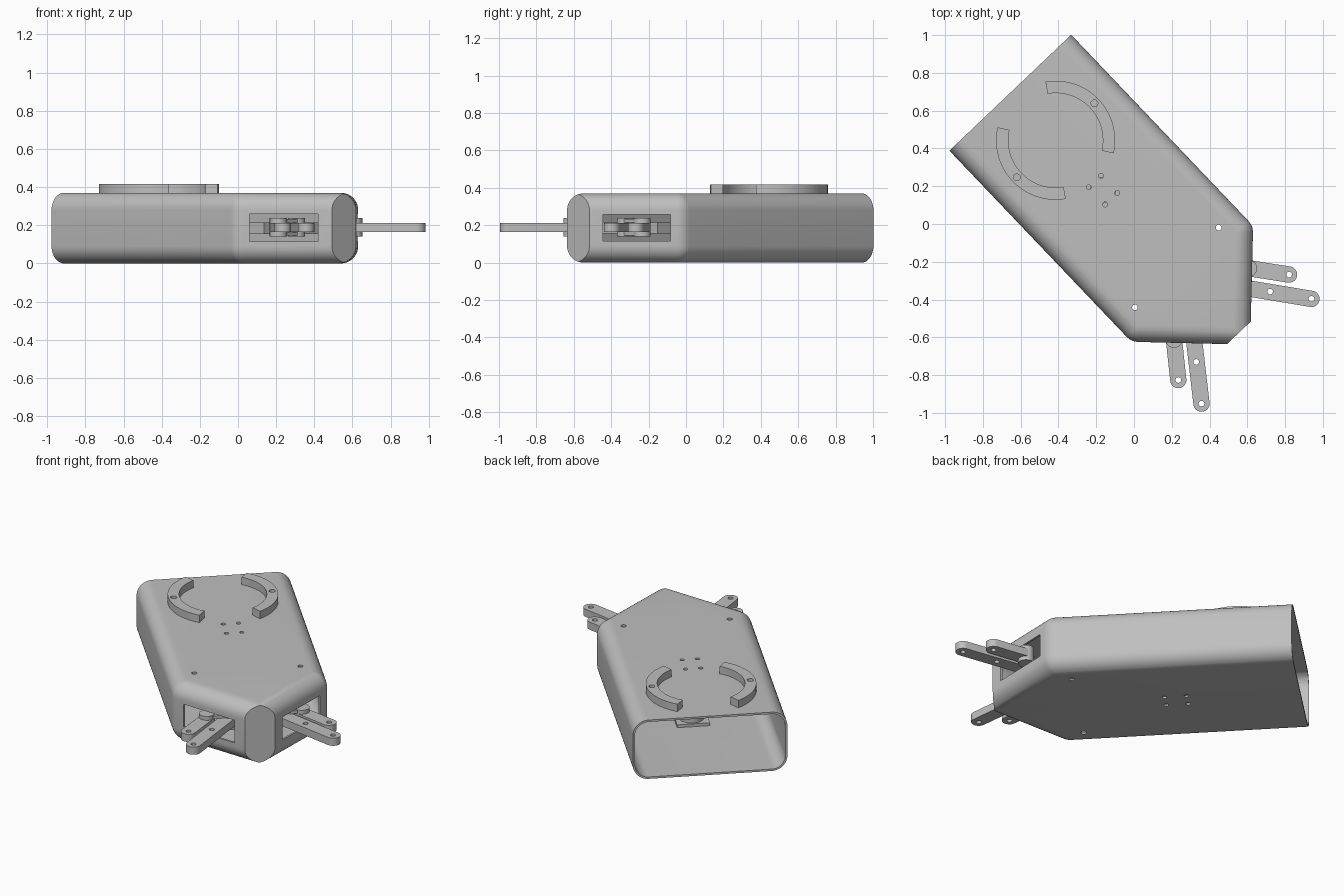
import bpy, bmesh
from math import sin, cos, pi, radians, asin, sqrt, atan2
from mathutils import Matrix

cube = bpy.data.objects.get("Cube")
if cube:
    bpy.data.objects.remove(cube)

grey = bpy.data.materials.new("light_grey")
grey.use_nodes = True
grey.diffuse_color = (0.52, 0.52, 0.52, 1)
grey.node_tree.nodes["Principled BSDF"].inputs["Base Color"].default_value = (0.52, 0.52, 0.52, 1)

# Everything is modelled along its own long axis, then turned into place
FRAME = Matrix.Translation((-0.655, 0.695, 0)) @ Matrix.Rotation(radians(-46.4), 4, 'Z')
HEIGHT, HALF, ROUND, WALL = 0.37, 0.445, 0.09, 0.012
APEX, TIP = 1.842, 1.755


def finish(name, bm):
    bmesh.ops.remove_doubles(bm, verts=bm.verts, dist=0.00005)
    bmesh.ops.recalc_face_normals(bm, faces=bm.faces)
    mesh = bpy.data.meshes.new(name)
    bm.to_mesh(mesh)
    bm.free()
    mesh.materials.append(grey)
    obj = bpy.data.objects.new(name, mesh)
    obj.matrix_world = FRAME
    bpy.context.collection.objects.link(obj)
    return obj


def activate(obj):
    bpy.ops.object.select_all(action='DESELECT')
    obj.select_set(True)
    bpy.context.view_layer.objects.active = obj


def smooth(obj):
    activate(obj)
    bpy.ops.object.shade_smooth_by_angle(angle=radians(30))


def loft(name, loops):
    bm = bmesh.new()
    rings = [[bm.verts.new(p) for p in loop] for loop in loops]
    n = len(rings[0])
    for a, b in zip(rings, rings[1:]):
        for i in range(n):
            j = (i + 1) % n
            bm.faces.new((a[i], a[j], b[j], b[i]))
    bm.faces.new(rings[0][::-1])
    bm.faces.new(rings[-1])
    return finish(name, bm)


def prism(name, pts, z0, z1):
    return loft(name, [[(x, y, z) for x, y in pts] for z in (z0, z1)])


def arc(cx, cy, r, a0, a1, n=24):
    return [(cx + r * cos(a0 + (a1 - a0) * i / n), cy + r * sin(a0 + (a1 - a0) * i / n))
            for i in range(n + 1)]


def disc(name, c, r, z0, z1):
    return prism(name, arc(c[0], c[1], r, 0, 2 * pi, 32)[:-1], z0, z1)


def bar(name, a, b, r, z0, z1):
    # Flat link with two round ends
    t = atan2(b[1] - a[1], b[0] - a[0])
    pts = arc(*b, r, t - pi / 2, t + pi / 2) + arc(*a, r, t + pi / 2, t + 3 * pi / 2)
    return prism(name, pts, z0, z1)


def box(name, c, size, angle, z0, z1):
    ca, sa = cos(angle), sin(angle)
    corners = [(sx * size[0] / 2, sy * size[1] / 2) for sx, sy in ((-1, -1), (1, -1), (1, 1), (-1, 1))]
    return prism(name, [(c[0] + x * ca - y * sa, c[1] + x * sa + y * ca) for x, y in corners], z0, z1)


def cut(obj, cutters):
    for c in cutters:
        mod = obj.modifiers.new("cut", 'BOOLEAN')
        mod.operation, mod.solver, mod.object = 'DIFFERENCE', 'EXACT', c
        activate(obj)
        bpy.ops.object.modifier_apply(modifier=mod.name)
        bpy.data.objects.remove(c)


def outline(t, tip, back):
    # Plan of the housing, moved inward by t and cut off square at the tip
    cy = HALF - ROUND
    cx = APEX - ROUND * sqrt(2) - cy
    apex = APEX - t * sqrt(2)
    side = [(back, HALF - t)] + arc(cx, cy, ROUND - t, pi / 2, pi / 4, 8)
    side.append((min(tip, apex), max(0, apex - tip)))
    return [(x, -y) for x, y in side] + side[::-1]


def housing(name, wall, back):
    tip, r = TIP - wall, ROUND - wall
    close = (APEX - tip) / sqrt(2)
    angles = sorted([i * pi / 20 for i in range(11)] + [asin((ROUND - close) / r)])
    levels = [(ROUND - r * sin(a), ROUND - r * cos(a)) for a in angles]
    levels += [(t, HEIGHT - z) for t, z in levels[::-1]]
    return loft(name, [[(x, y, z) for x, y in outline(t, tip, back)] for t, z in levels])


# Hollow housing, open at the back
body = housing("housing", 0, 0)
cut(body, [housing("hollow", WALL, -0.1)])
cut(body, [box("window", (1.58, s * 0.27), (0.36, 0.12), -s * pi / 4, 0.115, 0.258) for s in (1, -1)])
MOUNT = 0.712
holes = [(MOUNT + a * 0.063, b * 0.044, 0.013) for a in (1, -1) for b in (1, -1)]
holes += [(1.278, s * 0.306, 0.015) for s in (1, -1)]
cut(body, [disc("hole", (x, y), r, -0.1, 0.5) for x, y, r in holes])
smooth(body)

# Motor and its plate on the housing floor
smooth(box("motor_plate", (MOUNT, 0), (0.16, 0.19), 0, WALL, 0.03))
smooth(disc("motor", (MOUNT, 0), 0.07, 0.03, 0.3))
smooth(box("drive_block", (1.31, 0), (0.2, 0.5), 0, 0.155, 0.215))

for s, label in ((1, "left"), (-1, "right")):
    # Curved rail on the top
    span = radians(56.2)
    mid = s * pi / 2
    rail = prism(label + "_rail", arc(0.348, 0, 0.315, mid - span, mid + span, 40)
                 + arc(0.348, 0, 0.25, mid + span, mid - span, 40), HEIGHT - 0.002, 0.417)
    cut(rail, [disc("hole", (0.348, s * 0.284), 0.018, HEIGHT, 0.5)])
    smooth(rail)

    # Gripper arms with their pivots and links
    long_in, long_mid, long_end = (1.539, s * 0.138), (1.711, s * 0.27), (1.89, s * 0.402)
    short_in, short_end = (1.543, s * 0.273), (1.715, s * 0.405)
    long_arm = bar(label + "_long_arm", long_in, long_end, 0.043, 0.165, 0.213)
    cut(long_arm, [disc("hole", p, 0.015, 0.1, 0.3) for p in (long_mid, long_end)])
    short_arm = bar(label + "_short_arm", short_in, short_end, 0.043, 0.165, 0.213)
    cut(short_arm, [disc("hole", short_end, 0.015, 0.1, 0.3)])
    smooth(long_arm)
    smooth(short_arm)
    for p, part in ((long_in, "_long_pivot"), (short_in, "_short_pivot")):
        smooth(disc(label + part, p, 0.045, 0.14, 0.238))
    for z, part in ((0.145, "_lower_link"), (0.215, "_upper_link")):
        smooth(bar(label + part, long_in, short_in, 0.035, z, z + 0.018))
